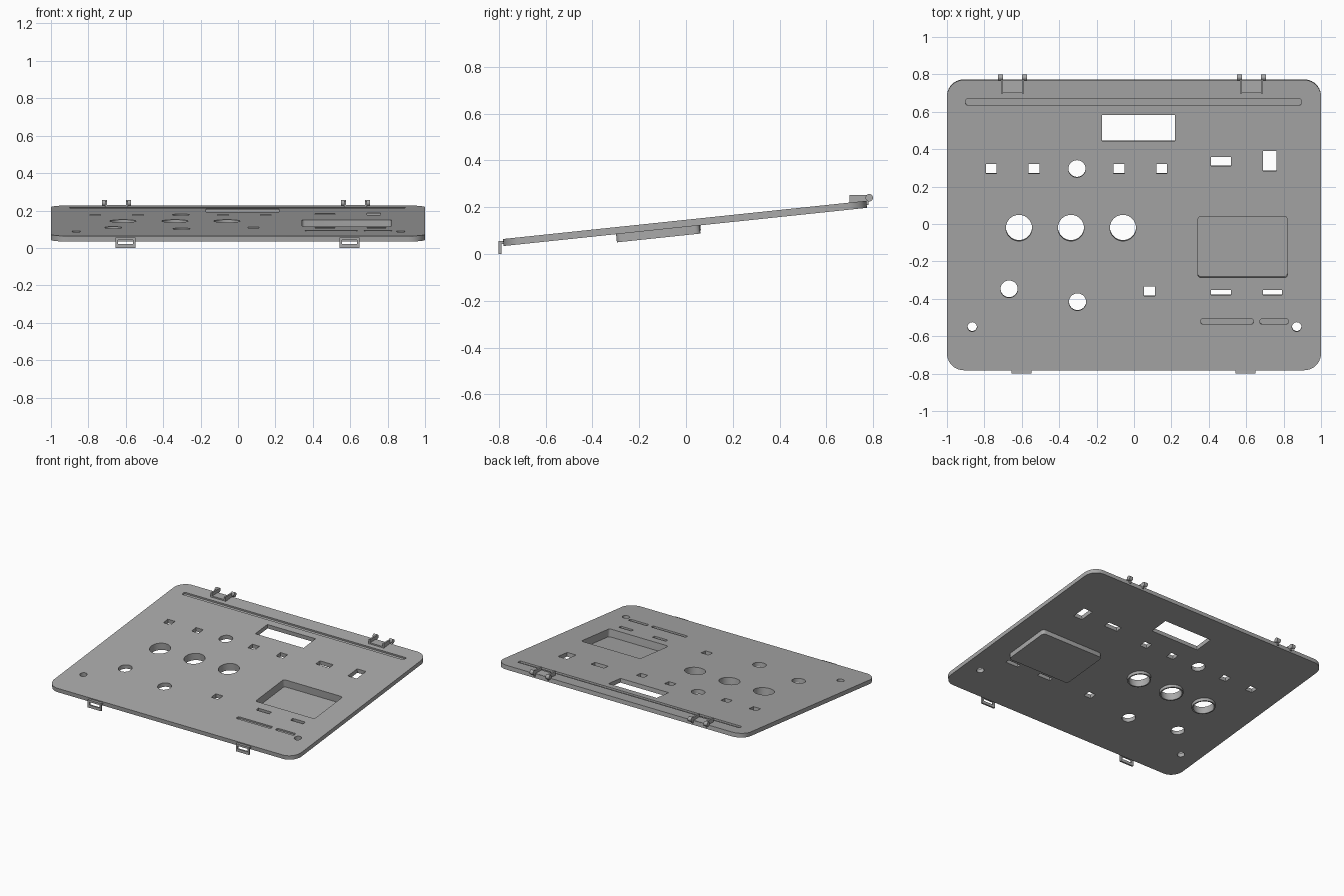
import bpy, bmesh, math
from mathutils import Matrix, Vector

cube = bpy.data.objects.get("Cube")
if cube:
    bpy.data.objects.remove(cube, do_unlink=True)

mat = bpy.data.materials.new("panel grey")
mat.use_nodes = True
grey = (0.4, 0.4, 0.4, 1)
mat.diffuse_color = grey
mat.node_tree.nodes["Principled BSDF"].inputs["Base Color"].default_value = grey

# The panel's own frame: its top face is local z = 0, sloping up to the back
SLOPE = math.radians(6)
TILT = Matrix.Translation((0, 0, 0.146)) @ Matrix.Rotation(SLOPE, 4, 'X')
THICK = 0.03


def rounded(x0, x1, y0, y1, r=0, steps=8):
    """Outline of a rectangle, with rounded corners when r > 0."""
    if not r:
        return [(x0, y0), (x1, y0), (x1, y1), (x0, y1)]
    centres = [(x1 - r, y1 - r), (x0 + r, y1 - r), (x0 + r, y0 + r), (x1 - r, y0 + r)]
    return [(cx + r * math.cos(a), cy + r * math.sin(a))
            for i, (cx, cy) in enumerate(centres)
            for a in [(i + k / steps) * math.pi / 2 for k in range(steps + 1)]]


def circle(x, y, r, n=40):
    return [(x + r * math.cos(k * math.tau / n), y + r * math.sin(k * math.tau / n))
            for k in range(n)]


def prism(bm, outline, z0, z1):
    """Extrude an outline between two heights; returns the top face."""
    k = 1 / math.cos(SLOPE)
    low = [bm.verts.new((x, y * k, z0)) for x, y in outline]
    high = [bm.verts.new((x, y * k, z1)) for x, y in outline]
    bm.faces.new(low[::-1])
    top = bm.faces.new(high)
    n = len(low)
    for i in range(n):
        j = (i + 1) % n
        bm.faces.new((low[i], low[j], high[j], high[i]))
    return top


def box(bm, x0, x1, y0, y1, z0, z1):
    m = Matrix.Translation(((x0 + x1) / 2, (y0 + y1) / 2, (z0 + z1) / 2))
    bmesh.ops.create_cube(bm, size=1, matrix=m @ Matrix.Diagonal((x1 - x0, y1 - y0, z1 - z0, 1)))


def finish(bm, name, tilted=True):
    bmesh.ops.recalc_face_normals(bm, faces=bm.faces)
    if tilted:
        bm.transform(TILT)
    me = bpy.data.meshes.new(name)
    bm.to_mesh(me)
    bm.free()
    me.materials.append(mat)
    ob = bpy.data.objects.new(name, me)
    bpy.context.collection.objects.link(ob)
    return ob


def activate(ob):
    bpy.ops.object.select_all(action='DESELECT')
    ob.select_set(True)
    bpy.context.view_layer.objects.active = ob


# Cutters: button holes, windows, slots, grooves and the tray cavity
bm = bmesh.new()
through = [circle(x, -0.021, 0.07) for x in (-0.615, -0.337, -0.059)]
through += [circle(x, y, 0.046) for x, y in ((-0.305, 0.295), (-0.668, -0.348), (-0.302, -0.417))]
through += [circle(x, -0.55, 0.025, 24) for x in (-0.865, 0.87)]
through += [rounded(x - 0.029, x + 0.029, y - 0.026, y + 0.026)
            for x, y in ((-0.763, 0.295), (-0.535, 0.295), (-0.08, 0.295), (0.148, 0.295), (0.083, -0.36))]
through += [rounded(*r) for r in ((-0.171, 0.219, 0.444, 0.583),
                                  (0.412, 0.519, 0.31, 0.358),
                                  (0.69, 0.762, 0.283, 0.39),
                                  (0.412, 0.519, -0.38, -0.353),
                                  (0.69, 0.792, -0.38, -0.353))]
for outline in through:
    prism(bm, outline, -0.2, 0.1)
for x0, x1, y0, y1 in ((-0.9, 0.895, 0.636, 0.668), (0.358, 0.638, -0.535, -0.508),
                       (0.674, 0.824, -0.535, -0.508)):
    prism(bm, rounded(x0, x1, y0, y1, 0.008, 3), -0.012, 0.1)
prism(bm, rounded(0.342, 0.82, -0.287, 0.04, 0.016, 4), -0.055, 0.1)
cutter = finish(bm, "hole_cutter")
cutter.hide_render = True


def cut(ob):
    activate(ob)
    mod = ob.modifiers.new("holes", 'BOOLEAN')
    mod.operation = 'DIFFERENCE'
    mod.solver = 'EXACT'
    mod.object = cutter
    bpy.ops.object.modifier_apply(modifier=mod.name)


def smooth(ob):
    activate(ob)
    bpy.ops.object.shade_smooth_by_angle(angle=math.radians(30))


# Panel with a rounded upper rim
bm = bmesh.new()
top = prism(bm, rounded(-1, 1, -0.782, 0.77, 0.09, 10), -THICK, 0)
bmesh.ops.bevel(bm, geom=list(top.edges), offset=0.01, segments=3, profile=0.5, affect='EDGES')
panel = finish(bm, "panel")
cut(panel)
smooth(panel)

# Sunken tray under the panel
bm = bmesh.new()
prism(bm, rounded(0.328, 0.834, -0.302, 0.055, 0.022, 4), -0.065, -THICK)
tray = finish(bm, "tray")
cut(tray)
smooth(tray)

# Collars below the three large holes
bm = bmesh.new()
for x in (-0.615, -0.337, -0.059):
    prism(bm, circle(x, -0.021, 0.079), -0.052, -THICK)
collars = finish(bm, "hole_collars")
cut(collars)
smooth(collars)
bpy.data.objects.remove(cutter, do_unlink=True)

# Back hinges: two arms with outward pins on a thin pad
for side, cx in (("right", -0.65), ("left", 0.628)):
    bm = bmesh.new()
    box(bm, cx - 0.054, cx + 0.054, 0.7, 0.768, 0.205, 0.229)
    for s in (-1, 1):
        ax = cx + s * 0.056
        box(bm, ax - 0.006, ax + 0.006, 0.698, 0.78, 0.21, 0.252)
        m = Matrix.Translation((cx + s * 0.064, 0.783, 0.24)) @ Matrix.Rotation(math.pi / 2, 4, 'Y')
        bmesh.ops.create_cone(bm, cap_ends=True, segments=24, radius1=0.016, radius2=0.016,
                              depth=0.028, matrix=m)
    smooth(finish(bm, side + "_hinge", tilted=False))

# Front latches: hanging loops with a slot
for side, cx in (("right", -0.601), ("left", 0.596)):
    bm = bmesh.new()
    y0, y1 = -0.8, -0.788
    box(bm, cx - 0.054, cx + 0.054, y0, y1, 0, 0.02)
    box(bm, cx - 0.054, cx + 0.054, y0, y1, 0.042, 0.056)
    box(bm, cx - 0.054, cx + 0.054, y1, -0.76, 0.042, 0.056)
    for s in (-1, 1):
        ax = cx + s * 0.047
        box(bm, ax - 0.007, ax + 0.007, y0, y1, 0.02, 0.042)
    finish(bm, side + "_latch", tilted=False)
